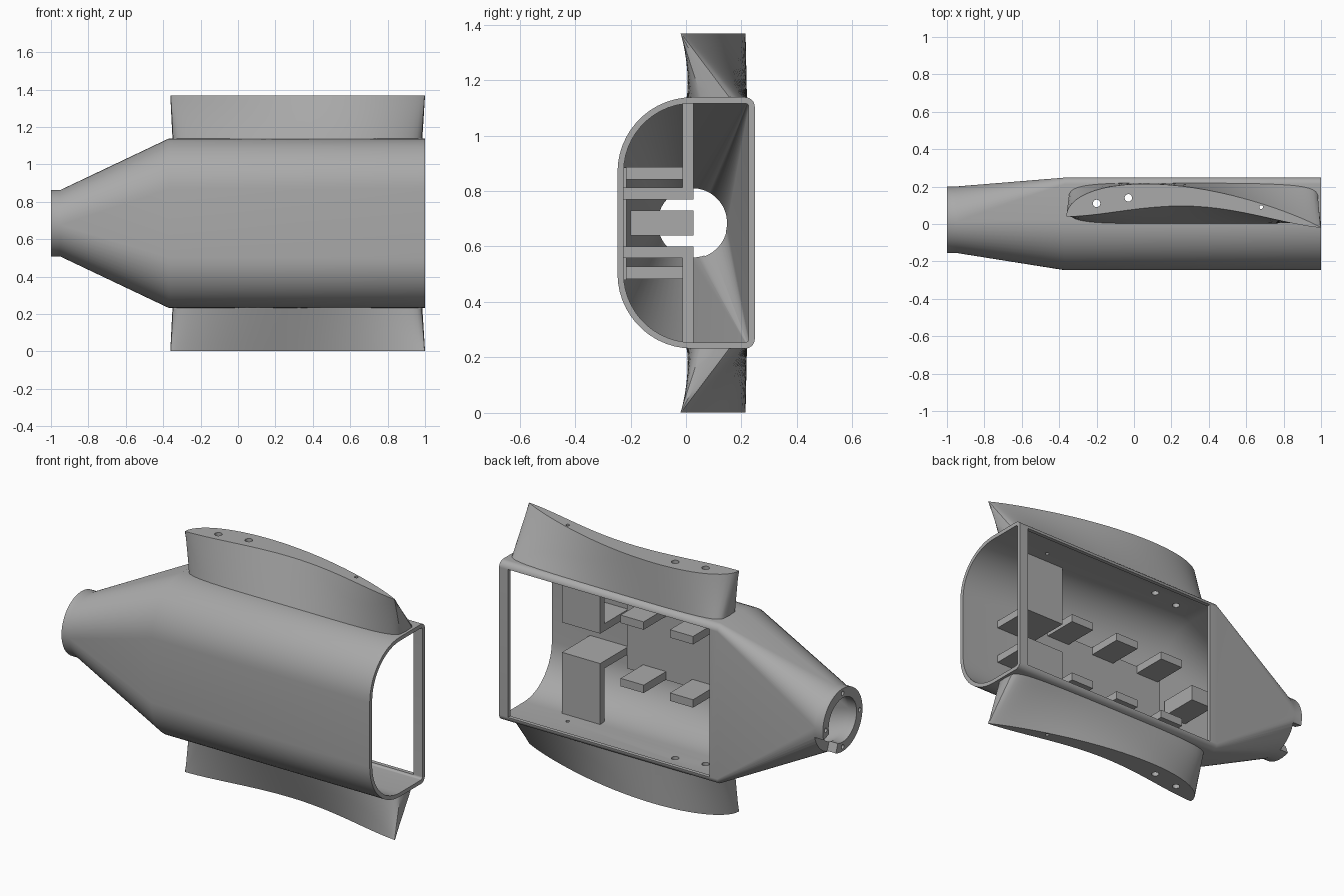
import bpy, bmesh, math
from mathutils import Matrix, Vector

if "Cube" in bpy.data.objects:
    bpy.data.objects.remove(bpy.data.objects["Cube"])

grey = bpy.data.materials.new("plain grey")
grey.use_nodes = True
grey.diffuse_color = (0.4, 0.4, 0.4, 1)
grey.node_tree.nodes["Principled BSDF"].inputs["Base Color"].default_value = (0.4, 0.4, 0.4, 1)

MID = 0.685        # height of the centre line
WALL = 0.022
NOSE_Y = 0.023


def make(name, bm):
    bmesh.ops.recalc_face_normals(bm, faces=bm.faces[:])
    mesh = bpy.data.meshes.new(name)
    bm.to_mesh(mesh)
    bm.free()
    mesh.materials.append(grey)
    ob = bpy.data.objects.new(name, mesh)
    bpy.context.collection.objects.link(ob)
    return ob


def box(name, xs, ys, zs):
    bm = bmesh.new()
    bmesh.ops.create_cube(bm, size=1)
    for v in bm.verts:
        v.co = [(a + b) / 2 + c * (b - a) for c, (a, b) in zip(v.co, (xs, ys, zs))]
    return make(name, bm)


def rod(name, centre, radius, length, axis):
    bm = bmesh.new()
    turn = Matrix.Rotation(math.pi / 2, 4, "Y") if axis == "x" else Matrix()
    bmesh.ops.create_cone(bm, cap_ends=True, segments=20, radius1=radius, radius2=radius,
                          depth=length, matrix=Matrix.Translation(centre) @ turn)
    return make(name, bm)


def loft(name, rings, closed=False):
    """Skin a list of equal rings; cap the ends or join last to first."""
    bm = bmesh.new()
    loops = [[bm.verts.new(p) for p in r] for r in rings]
    pairs = list(zip(loops, loops[1:])) + ([(loops[-1], loops[0])] if closed else [])
    for a, b in pairs:
        for i in range(len(a)):
            j = (i + 1) % len(a)
            bm.faces.new((a[i], a[j], b[j], b[i]))
    if not closed:
        bm.faces.new(loops[0])
        bm.faces.new(loops[-1])
    return make(name, bm)


def finish(ob, cutters=()):
    bpy.ops.object.select_all(action="DESELECT")
    bpy.context.view_layer.objects.active = ob
    ob.select_set(True)
    for c in cutters:
        mod = ob.modifiers.new("cut", "BOOLEAN")
        mod.operation, mod.solver, mod.object = "DIFFERENCE", "EXACT", c
        bpy.ops.object.modifier_apply(modifier=mod.name)
    bpy.ops.object.shade_smooth_by_angle(angle=math.radians(30))


# Body sections: each corner arc matches one quadrant of the nose circle
STEPS = 14


def body_ring(x, inset):
    lo_y, hi_y, half = -0.247 + inset, 0.248 - inset, 0.453 - inset
    pts = []
    for q, (sy, sz, r) in enumerate([(1, 1, 0.035), (-1, 1, 0.27), (-1, -1, 0.27), (1, -1, 0.035)]):
        r -= inset
        cy = hi_y - r if sy > 0 else lo_y + r
        for k in range(STEPS):
            a = (q + k / (STEPS - 1)) * math.pi / 2
            pts.append((x, cy + r * math.cos(a), MID + sz * (half - r) + r * math.sin(a)))
    return pts


def nose_ring(x, r):
    return [(x, NOSE_Y + r * math.cos(a), MID + r * math.sin(a))
            for q in range(4) for k in range(STEPS)
            for a in [(q + (k + 0.5) / STEPS) * math.pi / 2]]


body = loft("body_shell", [
    body_ring(1, 0), body_ring(-0.37, 0), nose_ring(-0.95, 0.178), nose_ring(-1, 0.178),
    nose_ring(-1, 0.125), nose_ring(-0.95, 0.125), body_ring(-0.37, WALL), body_ring(1, WALL)],
    closed=True)

# Cutters: rear hatch, nose notch, bolt holes and fin holes
hatch = box("hatch_cutter", (-0.32, 0.945), (0.18, 0.32), (0.265, 1.105))
wedge = []
for x in (-1.05, -0.945):
    ring = [(x, NOSE_Y, MID)]
    for deg in (-70, -52, -34, -16):
        a = math.radians(deg)
        ring.append((x, NOSE_Y + 0.24 * math.cos(a), MID + 0.24 * math.sin(a)))
    wedge.append(ring)
notch = loft("notch_cutter", wedge)
bolts = [rod("bolt_cutter", (-1, NOSE_Y + 0.152 * math.cos(a), MID + 0.152 * math.sin(a)),
             0.012, 0.08, "x") for a in (i * math.pi / 2 for i in range(4))]
pins = [rod("pin_cutter", (x, y, MID), r, 1.6, "z")
        for x, y, r in [(-0.2, 0.11, 0.02), (-0.03, 0.14, 0.02), (0.68, 0.09, 0.01)]]
finish(body, [hatch, notch] + bolts + pins)


# Fins: rounded block at the root blending into a cambered wing section
def fin_point(u, upper, t):
    root = 0.11 + (0.11 if upper else -0.11) * max(0, 1 - abs(2 * u - 1) ** 5) ** 0.2
    tip = 0.04 - 0.06 * u
    if upper:
        tip += 0.485 * u ** 0.5 * (1 - u) ** 0.9
    else:
        tip += 0.085 * max(0, math.sin(math.pi * u)) ** 1.5
    root_x = -0.35 + 1.335 * u
    tip_x = -0.362 + 1.362 * u
    return root_x + (tip_x - root_x) * t, root + (tip - root) * t


def fin_ring(t, side):
    n = 32
    us = [(1 - math.cos(math.pi * i / n)) / 2 for i in range(n + 1)]
    outline = [fin_point(u, True, t) for u in us] + [fin_point(u, False, t) for u in us[-2:0:-1]]
    z = MID + side * (0.445 + 0.238 * t)
    return [(x, y, z) for x, y in outline]


for name, side in (("upper_fin", 1), ("lower_fin", -1)):
    fin = loft(name, [fin_ring(i / 6, side) for i in range(7)])
    finish(fin, pins)

for c in [hatch, notch] + bolts + pins:
    bpy.data.objects.remove(c)

# Mounting fittings on the inner front wall, mirrored about the centre line
box("mounting_panel", (-0.36, 0.52), (-0.23, -0.215), (0.48, 0.885))
box("nose_block", (-0.52, -0.38), (-0.2, 0.027), (0.64, 0.73))
for side, word in ((1, "upper"), (-1, "lower")):
    def zspan(a, b):
        return sorted((MID + side * a, MID + side * b))
    box(word + "_bracket_plate", (0.52, 0.76), (-0.013, 0.027), zspan(0.085, 0.437))
    box(word + "_bracket_shelf", (0.52, 0.76), (-0.23, -0.013), zspan(0.085, 0.127))
    for i in range(3):
        x = 0.42 - 0.31 * i
        box(word + "_rail_block", (x - 0.145, x), (-0.23, -0.013), zspan(0.157, 0.202))
